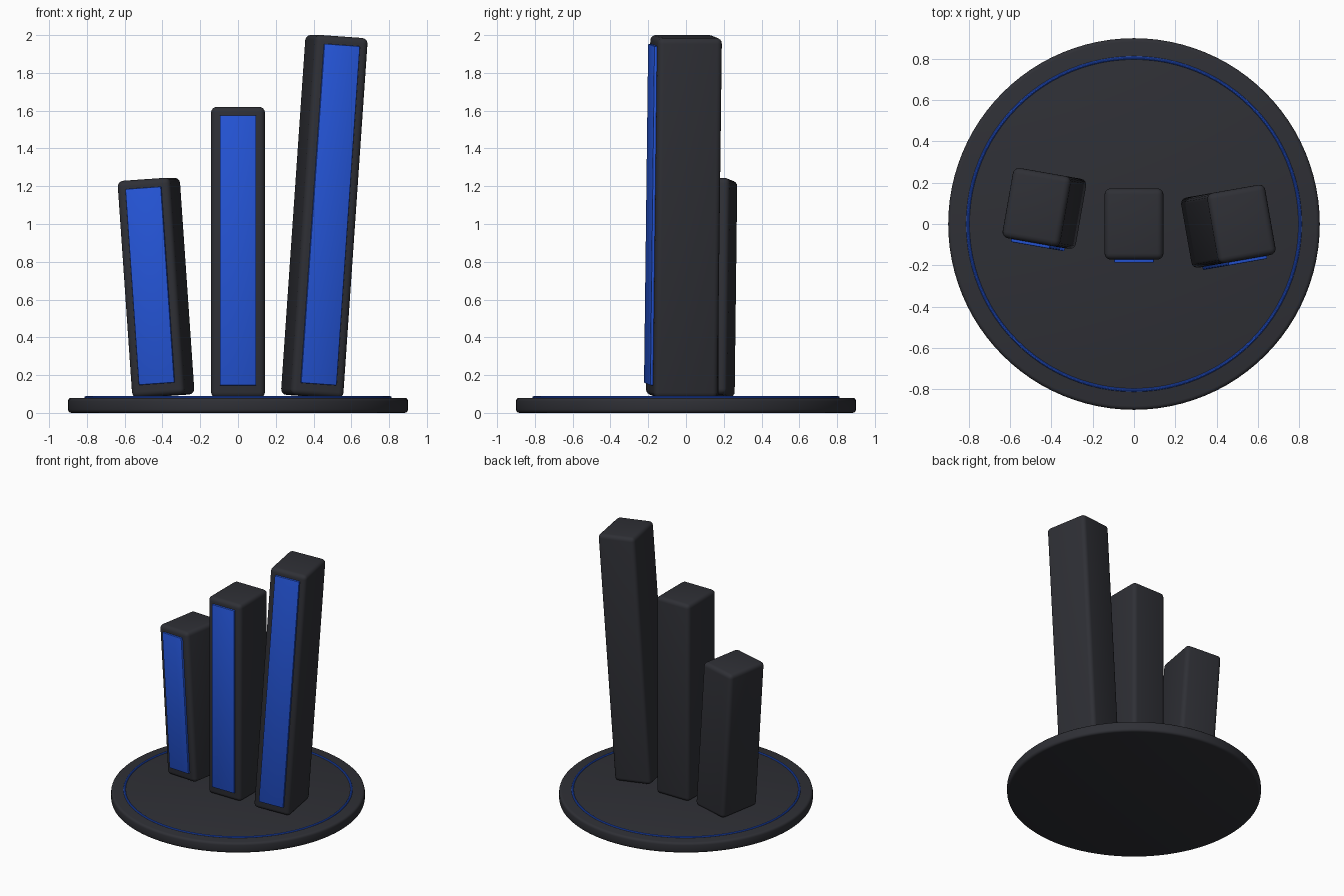
import bpy
from math import radians
from mathutils import Matrix, Vector

cube = bpy.data.objects.get("Cube")
if cube:
    bpy.data.objects.remove(cube, do_unlink=True)


def material(name, rgb):
    mat = bpy.data.materials.new(name)
    mat.use_nodes = True
    mat.diffuse_color = (*rgb, 1)
    mat.node_tree.nodes["Principled BSDF"].inputs["Base Color"].default_value = (*rgb, 1)
    return mat


charcoal = material("charcoal", (0.028, 0.029, 0.036))
blue = material("bright_blue", (0.018, 0.09, 0.68))


def finish(name, mat, bevel=0, segments=3):
    """Name and colour the active object, round its edges and smooth it."""
    obj = bpy.context.object
    obj.name = obj.data.name = name
    obj.data.materials.append(mat)
    if bevel:
        mod = obj.modifiers.new("Rounded edges", 'BEVEL')
        mod.width = bevel
        mod.segments = segments
        mod.limit_method = 'ANGLE'
        bpy.ops.object.modifier_apply(modifier=mod.name)
    bpy.ops.object.shade_smooth_by_angle(angle=radians(35))
    return obj


def box(name, size, mat, bevel, segments, frame, offset=(0, 0, 0)):
    """Rounded box placed at an offset inside a tilted frame."""
    bpy.ops.mesh.primitive_cube_add(size=1)
    bpy.context.object.data.transform(Matrix.Diagonal((*size, 1)))
    obj = finish(name, mat, bevel, segments)
    obj.matrix_world = frame @ Matrix.Translation(Vector(offset))


# Round base with a thin inlaid ring
bpy.ops.mesh.primitive_cylinder_add(vertices=96, radius=0.9, depth=0.08, location=(0, 0, 0.04))
finish("base", charcoal, 0.018)
bpy.ops.mesh.primitive_torus_add(major_segments=96, minor_segments=10, major_radius=0.805,
                                 minor_radius=0.008, location=(0, 0, 0.081))
finish("base_ring", blue)

# Three columns, the outer ones leaning and turned outwards
WIDTH, DEPTH = 0.285, 0.345
columns = [
    ("right", (-0.434, 0.075, 0.663), 1.15, -4, -10),
    ("middle", (0, 0, 0.85), 1.54, 0, 0),
    ("left", (0.457, -0.011, 1.04), 1.91, 4, 10),
]
for side, centre, height, lean, turn in columns:
    frame = (Matrix.Translation(centre) @ Matrix.Rotation(radians(turn), 4, 'Z')
             @ Matrix.Rotation(radians(lean), 4, 'Y'))
    box(side + "_column", (WIDTH, DEPTH, height), charcoal, 0.03, 4, frame)
    # Front panel standing slightly proud of the column
    box(side + "_panel", (0.192, 0.03, height - 0.11), blue, 0.005, 2, frame,
        (0, -DEPTH / 2, 0.01))
